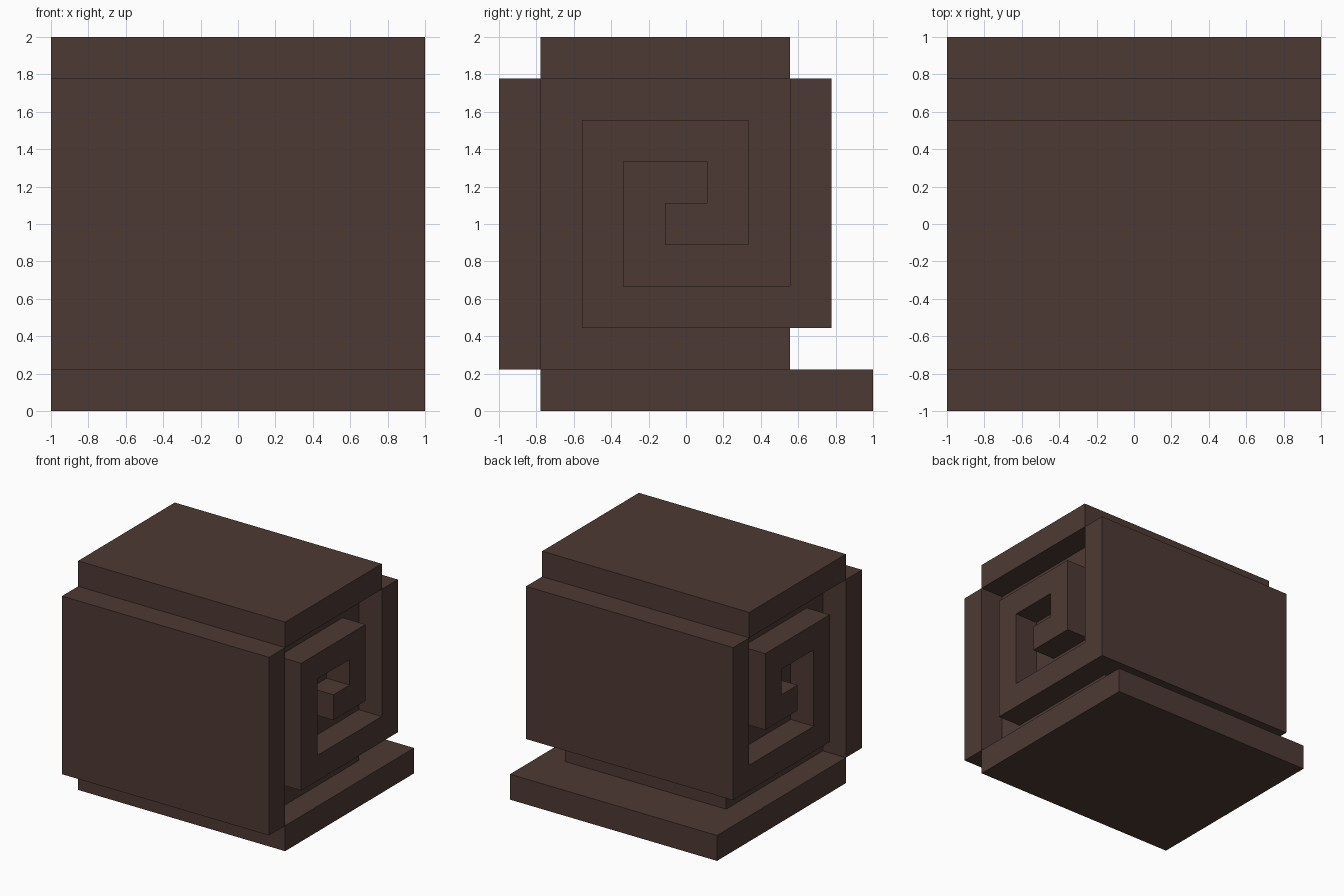
import bpy
import bmesh
from mathutils import Vector

old = bpy.data.objects.get("Cube")
if old:
    bpy.data.objects.remove(old, do_unlink=True)

U = 2 / 9  # one grid cell: the side is laid out on nine by nine cells

brown = bpy.data.materials.new("dark_brown")
brown.use_nodes = True
colour = (0.076, 0.042, 0.034, 1)
brown.diffuse_color = colour
brown.node_tree.nodes["Principled BSDF"].inputs["Base Color"].default_value = colour


def extrude_profile(name, cells, half_width):
    """Extrude a side profile, given in (y, z) grid cells, along x."""
    bm = bmesh.new()
    verts = [bm.verts.new((-half_width, -1 + y * U, z * U)) for y, z in cells]
    face = bm.faces.new(verts)
    grown = bmesh.ops.extrude_face_region(bm, geom=[face])["geom"]
    moved = [g for g in grown if isinstance(g, bmesh.types.BMVert)]
    bmesh.ops.translate(bm, verts=moved, vec=Vector((2 * half_width, 0, 0)))
    bmesh.ops.recalc_face_normals(bm, faces=bm.faces)
    mesh = bpy.data.meshes.new(name)
    bm.to_mesh(mesh)
    bm.free()
    mesh.materials.append(brown)
    obj = bpy.data.objects.new(name, mesh)
    bpy.context.scene.collection.objects.link(obj)
    return obj


def slab(name, y0, y1, z0, z1, half_width=1):
    return extrude_profile(name, [(y0, z0), (y1, z0), (y1, z1), (y0, z1)], half_width)


# Outer layer of the roll
slab("bottom_flap", 1, 9, 0, 1)
slab("front_panel", 0, 1, 1, 8)
slab("top_panel", 1, 7, 8, 9)

# Back panel winding inward as a square spiral
extrude_profile("spiral_roll", [
    (8, 8), (7, 8), (7, 3), (3, 3), (3, 6), (5, 6), (5, 5),
    (4, 5), (4, 4), (6, 4), (6, 7), (2, 7), (2, 2), (8, 2)], 1)

# Filling, set back one cell at both ends
slab("recessed_core", 1, 7, 1, 8, 1 - U)
